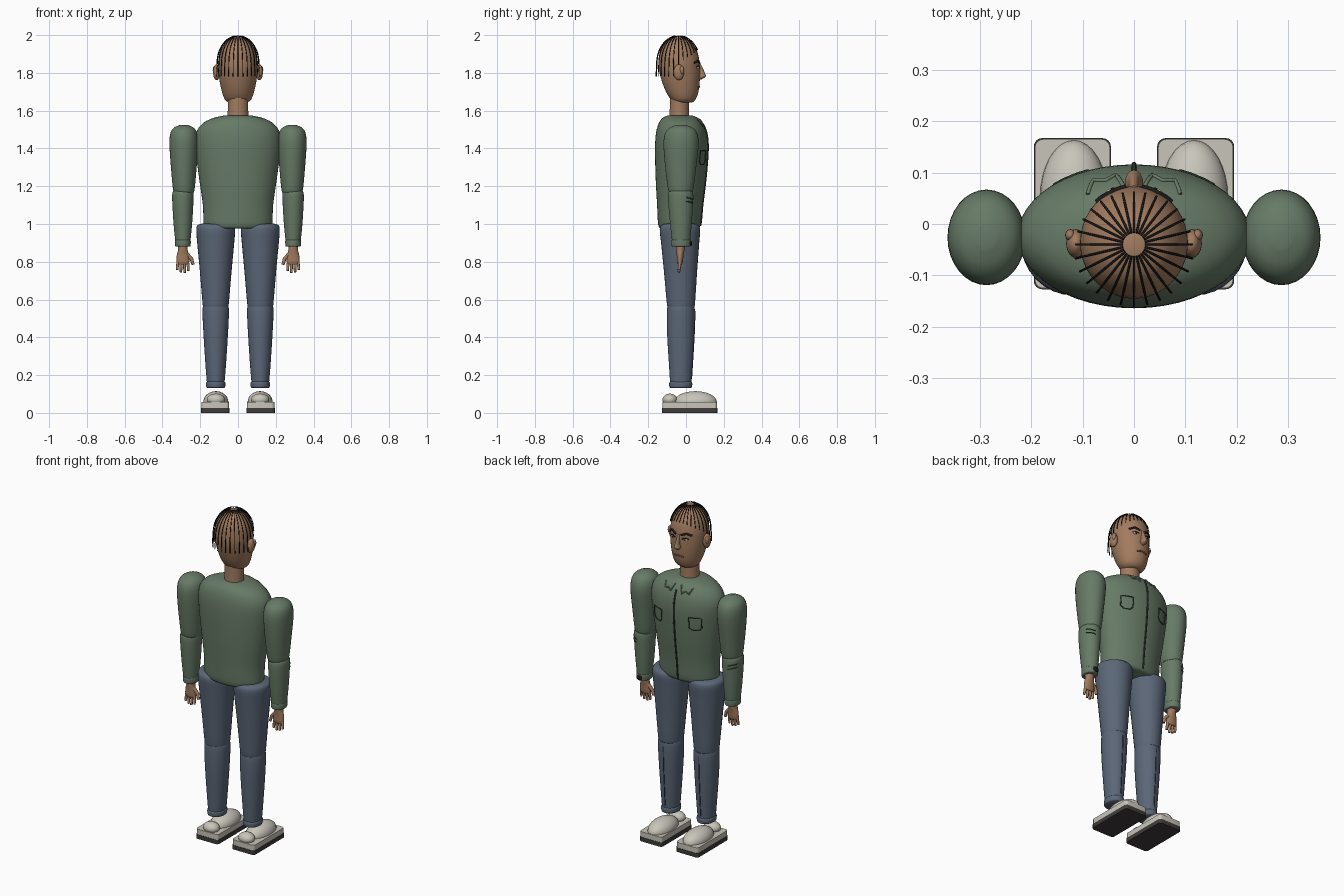
import bpy, bmesh, math
from mathutils import Vector
from mathutils.bvhtree import BVHTree

cube = bpy.data.objects.get("Cube")
if cube:
    bpy.data.objects.remove(cube, do_unlink=True)


def material(name, r, g, b):
    m = bpy.data.materials.new(name)
    m.use_nodes = True
    m.diffuse_color = (r, g, b, 1)
    m.node_tree.nodes["Principled BSDF"].inputs["Base Color"].default_value = (r, g, b, 1)
    return m


skin = material("skin", 0.36, 0.20, 0.115)
lip = material("lip", 0.20, 0.09, 0.06)
shirt = material("shirt green", 0.135, 0.195, 0.135)
seam = material("seam dark green", 0.025, 0.04, 0.027)
denim = material("trouser blue", 0.105, 0.135, 0.185)
crease = material("crease dark blue", 0.03, 0.04, 0.06)
canvas = material("shoe beige", 0.58, 0.56, 0.49)
rubber = material("sole dark", 0.05, 0.045, 0.042)
black = material("hair black", 0.012, 0.011, 0.010)
white = material("eye white", 0.75, 0.73, 0.68)


def finish(name, bm, mat, angle=40):
    bmesh.ops.recalc_face_normals(bm, faces=bm.faces)
    bvh = BVHTree.FromBMesh(bm)
    me = bpy.data.meshes.new(name)
    bm.to_mesh(me)
    bm.free()
    me.materials.append(mat)
    ob = bpy.data.objects.new(name, me)
    bpy.context.collection.objects.link(ob)
    bpy.ops.object.select_all(action='DESELECT')
    ob.select_set(True)
    bpy.context.view_layer.objects.active = ob
    bpy.ops.object.shade_smooth_by_angle(angle=math.radians(angle))
    return bvh


def spline(a, b, c, d, t):
    return 0.5 * (2*b + (c - a)*t + (2*a - 5*b + 4*c - d)*t*t + (3*b - a - 3*c + d)*t**3)


def loft(name, rings, mat, x=0, sides=32, steps=4):
    """Smooth body of elliptical rings (z, centre y, radius x, radius y)."""
    fine = []
    for i in range(len(rings) - 1):
        quad = [rings[min(max(i + k, 0), len(rings) - 1)] for k in (-1, 0, 1, 2)]
        for s in range(steps):
            fine.append([spline(*vals, s / steps) for vals in zip(*quad)])
    fine.append(rings[-1])
    bm = bmesh.new()
    loops = []
    for z, cy, rx, ry in fine:
        angles = [math.tau * k / sides for k in range(sides)]
        loops.append([bm.verts.new((x + rx*math.cos(a), cy + ry*math.sin(a), z)) for a in angles])
    for lo, hi in zip(loops, loops[1:]):
        for k in range(sides):
            n = (k + 1) % sides
            bm.faces.new((lo[k], lo[n], hi[n], hi[k]))
    bm.faces.new(loops[0][::-1])
    bm.faces.new(loops[-1])
    return finish(name, bm, mat)


def ellipsoid(name, centre, radii, mat, seg=24):
    bm = bmesh.new()
    bmesh.ops.create_uvsphere(bm, u_segments=seg, v_segments=seg // 2, radius=1)
    for v in bm.verts:
        v.co = Vector(c + r * p for c, r, p in zip(centre, radii, v.co))
    finish(name, bm, mat)


def slab(name, centre, size, bevel, mat):
    bm = bmesh.new()
    bmesh.ops.create_cube(bm, size=1)
    for v in bm.verts:
        v.co = Vector(c + s * p for c, s, p in zip(centre, size, v.co))
    upright = [e for e in bm.edges if abs(e.verts[0].co.z - e.verts[1].co.z) > 0.001]
    bmesh.ops.bevel(bm, geom=upright, offset=bevel, segments=4, profile=0.5, affect='EDGES')
    finish(name, bm, mat)


def tubes(name, paths, radius, mat, taper=1.0):
    cu = bpy.data.curves.new(name, 'CURVE')
    cu.dimensions = '3D'
    cu.bevel_depth = radius
    cu.bevel_resolution = 2
    cu.use_fill_caps = True
    for path in paths:
        sp = cu.splines.new('POLY')
        sp.points.add(len(path) - 1)
        for i, (p, co) in enumerate(zip(sp.points, path)):
            p.co = (*co, 1)
            p.radius = 1 + (taper - 1) * i / (len(path) - 1)
    cu.materials.append(mat)
    ob = bpy.data.objects.new(name, cu)
    bpy.context.collection.objects.link(ob)


def drape(bvh, corners, steps=6):
    """Lay a polyline of (x, z) corners onto the +y surface of a body."""
    path = []
    for (xa, za), (xb, zb) in zip(corners, corners[1:]):
        for s in range(steps + 1):
            x, z = xa + (xb - xa)*s/steps, za + (zb - za)*s/steps
            hit = bvh.ray_cast(Vector((x, 1, z)), Vector((0, -1, 0)))[0]
            if hit:
                path.append(hit)
    return path


# Torso, neck and head
torso = loft("shirt_torso", [
    (0.975, -0.035, 0.165, 0.095), (0.995, -0.035, 0.182, 0.112), (1.10, -0.033, 0.186, 0.120),
    (1.25, -0.028, 0.207, 0.133), (1.40, -0.024, 0.225, 0.140), (1.48, -0.025, 0.222, 0.134),
    (1.53, -0.028, 0.190, 0.118), (1.56, -0.030, 0.135, 0.096), (1.575, -0.032, 0.070, 0.065)],
    shirt, sides=48)
loft("neck", [(1.55, -0.035, 0.056, 0.053), (1.61, -0.035, 0.054, 0.051), (1.69, -0.035, 0.054, 0.051)], skin)
head = loft("head", [
    (1.643, -0.015, 0.050, 0.048), (1.66, -0.015, 0.070, 0.066), (1.70, -0.020, 0.085, 0.086),
    (1.76, -0.028, 0.098, 0.101), (1.82, -0.035, 0.104, 0.109), (1.87, -0.037, 0.104, 0.107),
    (1.92, -0.040, 0.094, 0.097), (1.96, -0.042, 0.069, 0.073), (1.98, -0.042, 0.042, 0.045),
    (1.988, -0.042, 0.015, 0.016)], skin, sides=40)
loft("nose", [(1.765, 0.073, 0.008, 0.008), (1.78, 0.080, 0.018, 0.024),
              (1.80, 0.078, 0.012, 0.022), (1.855, 0.066, 0.007, 0.009)], skin, sides=16)
tubes("mouth", [drape(head, [(-0.032, 1.722), (0, 1.726), (0.032, 1.722)])], 0.005, lip)

# Shirt front: placket, pockets and collar
tubes("placket", [drape(torso, [(0, 0.99), (0, 1.53)], 24)], 0.005, seam)
for s, side in ((1, "left"), (-1, "right")):
    pocket = [(0.09, 1.39), (0.155, 1.39), (0.155, 1.33), (0.14, 1.315), (0.105, 1.315), (0.09, 1.33), (0.09, 1.39)]
    tubes(side + "_pocket", [drape(torso, [(s*x, z) for x, z in pocket])], 0.003, seam)
    collar = [(0.02, 1.555), (0.035, 1.515), (0.055, 1.53), (0.08, 1.52), (0.09, 1.55)]
    tubes(side + "_collar", [drape(torso, [(s*x, z) for x, z in collar])], 0.004, shirt)

# Hair strands combed out from the crown
strands = []
count = 28
for k in range(count):
    a = math.tau * k / count
    front = max(0, math.sin(a))
    reach = 1.57 - 0.5 * front
    path = []
    for i in range(13):
        phi = 0.2 + (reach - 0.2) * i / 12
        path.append((0.112*math.sin(phi)*math.cos(a), -0.04 + 0.116*math.sin(phi)*math.sin(a),
                     1.85 + 0.148*math.cos(phi)))
    if front < 0.2:
        x, y, z = path[-1]
        path.append((x*1.04, y*1.02, 1.78))
    strands.append(path)
tubes("hair_strands", strands, 0.0022, black)

for s, side in ((1, "left"), (-1, "right")):
    # Face
    ellipsoid(side + "_ear", (s*0.113, -0.038, 1.803), (0.019, 0.028, 0.042), skin)
    ellipsoid(side + "_earlobe", (s*0.124, -0.022, 1.815), (0.010, 0.012, 0.022), skin, 16)
    ellipsoid(side + "_eye", (s*0.04, 0.062, 1.828), (0.015, 0.007, 0.007), white, 16)
    ellipsoid(side + "_iris", (s*0.04, 0.067, 1.828), (0.006, 0.004, 0.006), black, 12)
    lid = [(s*0.022, 1.831), (s*0.04, 1.838), (s*0.058, 1.831)]
    tubes(side + "_eyelid", [drape(head, lid)], 0.003, black)
    brow = [(s*0.016, 1.852), (s*0.045, 1.864), (s*0.072, 1.853)]
    tubes(side + "_eyebrow", [drape(head, brow)], 0.006, black)

    # Sleeves
    x = s * 0.287
    loft(side + "_upper_sleeve", [
        (1.165, -0.028, 0.052, 0.060), (1.19, -0.028, 0.058, 0.068), (1.30, -0.028, 0.068, 0.082),
        (1.42, -0.026, 0.076, 0.093), (1.48, -0.026, 0.071, 0.085), (1.51, -0.026, 0.052, 0.060),
        (1.525, -0.026, 0.018, 0.022)], shirt, x)
    x = s * 0.292
    forearm = loft(side + "_lower_sleeve", [
        (0.89, -0.026, 0.038, 0.046), (1.00, -0.027, 0.049, 0.057), (1.12, -0.028, 0.056, 0.066),
        (1.165, -0.028, 0.055, 0.065), (1.18, -0.028, 0.046, 0.054)], shirt, x)
    loft(side + "_cuff", [(0.88, -0.026, 0.037, 0.046), (0.886, -0.026, 0.041, 0.050),
                          (0.91, -0.026, 0.042, 0.051), (0.916, -0.026, 0.038, 0.047)], shirt, x)
    folds = [drape(forearm, [(x + s*0.01, z), (x + s*0.05, z + 0.01)]) for z in (1.11, 1.13)]
    tubes(side + "_elbow_folds", folds, 0.003, seam)

    # Hand with spread fingers, thumb toward the body
    loft(side + "_palm", [(0.785, -0.032, 0.026, 0.010), (0.80, -0.032, 0.034, 0.015),
                          (0.835, -0.031, 0.032, 0.018), (0.86, -0.030, 0.026, 0.022),
                          (0.89, -0.029, 0.026, 0.025)], skin, x, sides=20)
    fingers = []
    for k, tip in enumerate((0.757, 0.745, 0.742, 0.752)):
        off = s * (0.025 - 0.0165 * k)
        fingers.append([(x + off, -0.032, 0.80), (x + off*1.15, -0.034, 0.775), (x + off*1.2, -0.038, tip)])
    tubes(side + "_fingers", fingers, 0.009, skin, 0.75)
    thumb = [(x - s*0.022, -0.030, 0.84), (x - s*0.046, -0.032, 0.815), (x - s*0.054, -0.034, 0.785)]
    tubes(side + "_thumb", [thumb], 0.011, skin, 0.75)

    # Trouser legs
    x = s * 0.118
    loft(side + "_thigh", [
        (0.56, -0.027, 0.066, 0.070), (0.585, -0.027, 0.070, 0.075), (0.75, -0.029, 0.084, 0.088),
        (0.90, -0.031, 0.098, 0.101), (0.97, -0.032, 0.103, 0.107), (0.995, -0.032, 0.094, 0.096),
        (1.003, -0.032, 0.065, 0.068)], denim, x)
    shin = loft(side + "_shin", [
        (0.14, -0.028, 0.045, 0.055), (0.25, -0.028, 0.054, 0.062), (0.42, -0.028, 0.065, 0.072),
        (0.54, -0.027, 0.070, 0.074), (0.575, -0.027, 0.064, 0.068)], denim, x)
    loft(side + "_hem", [(0.132, -0.028, 0.044, 0.054), (0.138, -0.028, 0.050, 0.060),
                         (0.158, -0.028, 0.051, 0.061), (0.166, -0.028, 0.046, 0.056)], denim, x)
    tubes(side + "_crease", [drape(shin, [(x, 0.18), (x, 0.54)], 16)], 0.0025, crease)

    # Shoes
    x = s * 0.12
    slab(side + "_outsole", (x, 0.02, 0.0125), (0.15, 0.294, 0.025), 0.016, rubber)
    slab(side + "_midsole", (x, 0.02, 0.041), (0.146, 0.29, 0.032), 0.016, canvas)
    ellipsoid(side + "_shoe_upper", (s*0.117, 0.05, 0.058), (0.066, 0.113, 0.057), canvas, 32)
    ellipsoid(side + "_shoe_heel", (s*0.117, -0.085, 0.070), (0.048, 0.040, 0.032), canvas)

# Wristwatch
ellipsoid("watch_face", (0.292, 0.026, 0.897), (0.019, 0.006, 0.015), black, 16)
